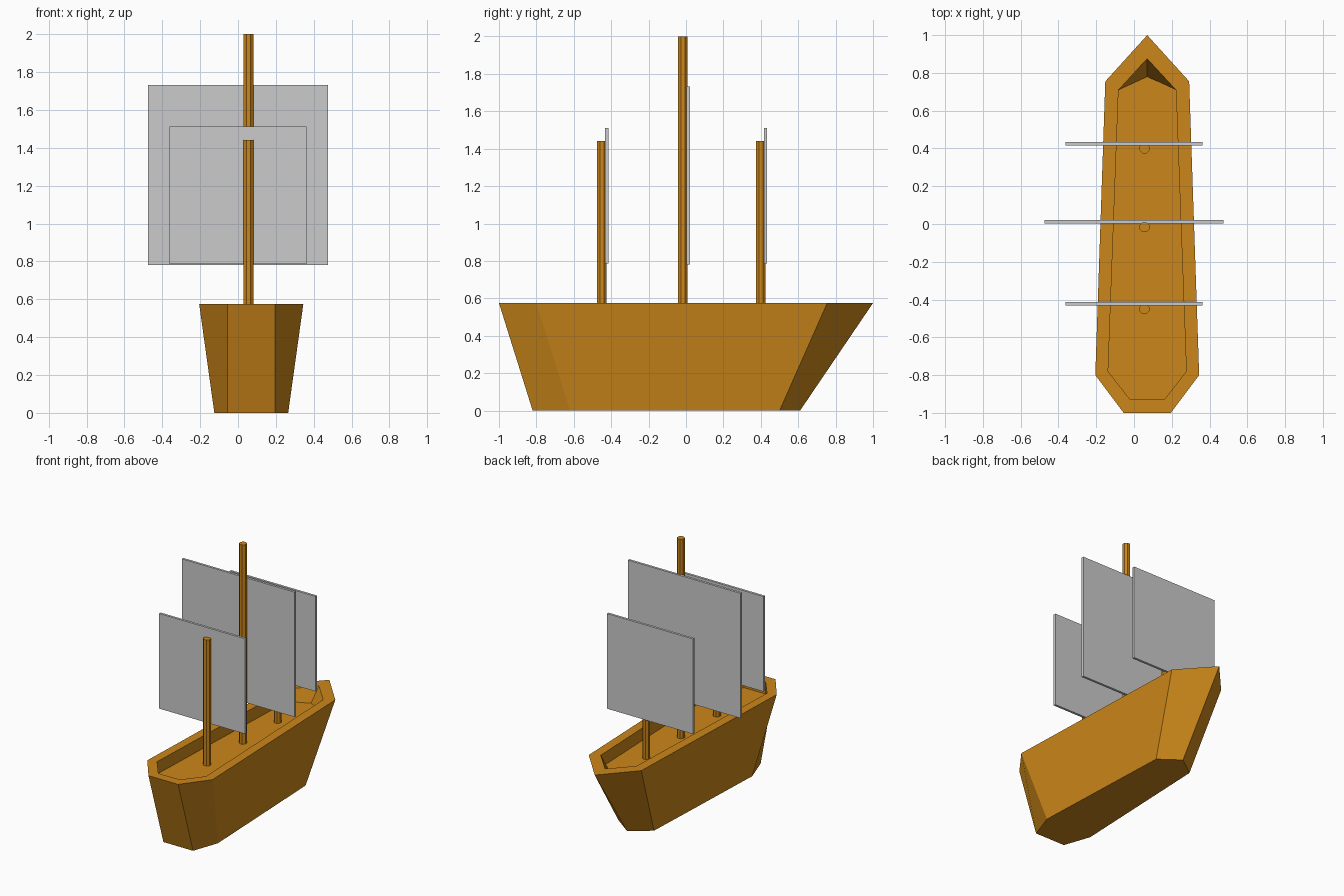
import bpy, bmesh, math
from mathutils import Matrix

if "Cube" in bpy.data.objects:
    bpy.data.objects.remove(bpy.data.objects["Cube"])

CX = 0.07  # hull centre line


def material(name, color):
    m = bpy.data.materials.new(name)
    m.diffuse_color = color
    m.use_nodes = True
    m.node_tree.nodes["Principled BSDF"].inputs["Base Color"].default_value = m.diffuse_color
    return m


wood = material("wood", (0.60, 0.24, 0.01, 1))


def finish(name, bm, mat=None):
    bmesh.ops.recalc_face_normals(bm, faces=bm.faces)
    me = bpy.data.meshes.new(name)
    bm.to_mesh(me)
    bm.free()
    ob = bpy.data.objects.new(name, me)
    bpy.context.collection.objects.link(ob)
    if mat:
        me.materials.append(mat)
    return ob


def outline(bm, z, stern, quarter, bow, tip_y):
    """Seven-sided hull ring mirrored about the centre line; pairs are (half width, y)."""
    half = [stern, quarter, bow]
    pts = [(CX + w, y) for w, y in half] + [(CX, tip_y)]
    pts += [(CX - w, y) for w, y in reversed(half)]
    return [bm.verts.new((x, y, z)) for x, y in pts]


# Hull: keel ring, outer rim, inner rim, sunken deck
bm = bmesh.new()
rings = [
    outline(bm, 0.0, (0.125, -0.82), (0.195, -0.62), (0.15, 0.50), 0.61),
    outline(bm, 0.575, (0.125, -1.0), (0.275, -0.80), (0.222, 0.755), 1.0),
    outline(bm, 0.575, (0.09, -0.93), (0.207, -0.78), (0.152, 0.71), 0.875),
    outline(bm, 0.48, (0.09, -0.93), (0.207, -0.78), (0.152, 0.71), 0.78),
]
for a, b in zip(rings, rings[1:]):
    for i in range(7):
        j = (i + 1) % 7
        bm.faces.new((a[i], a[j], b[j], b[i]))
bm.faces.new(rings[0])
bm.faces.new(rings[-1])
finish("hull", bm, wood)


def mast(name, y, top):
    base = 0.47
    bm = bmesh.new()
    bmesh.ops.create_cone(
        bm, cap_ends=True, segments=8, radius1=0.028, radius2=0.028, depth=top - base,
        matrix=Matrix.Translation((0.055, y, (top + base) / 2)) @ Matrix.Rotation(math.pi / 8, 4, 'Z'))
    finish(name, bm, wood)


def sail(name, y, width, z0, z1):
    bm = bmesh.new()
    bmesh.ops.create_cube(
        bm, size=1,
        matrix=Matrix.Translation((0, y, (z0 + z1) / 2)) @ Matrix.Diagonal((width, 0.018, z1 - z0, 1)))
    finish(name, bm)


# Masts with a square sail just ahead of each
for name, my, top, sy, width, z0, z1 in (
        ("aft", -0.45, 1.44, -0.423, 0.724, 0.787, 1.512),
        ("main", -0.017, 2.0, 0.012, 0.95, 0.78, 1.732),
        ("fore", 0.40, 1.44, 0.425, 0.724, 0.787, 1.512)):
    mast(name + "_mast", my, top)
    sail(name + "_sail", sy, width, z0, z1)
